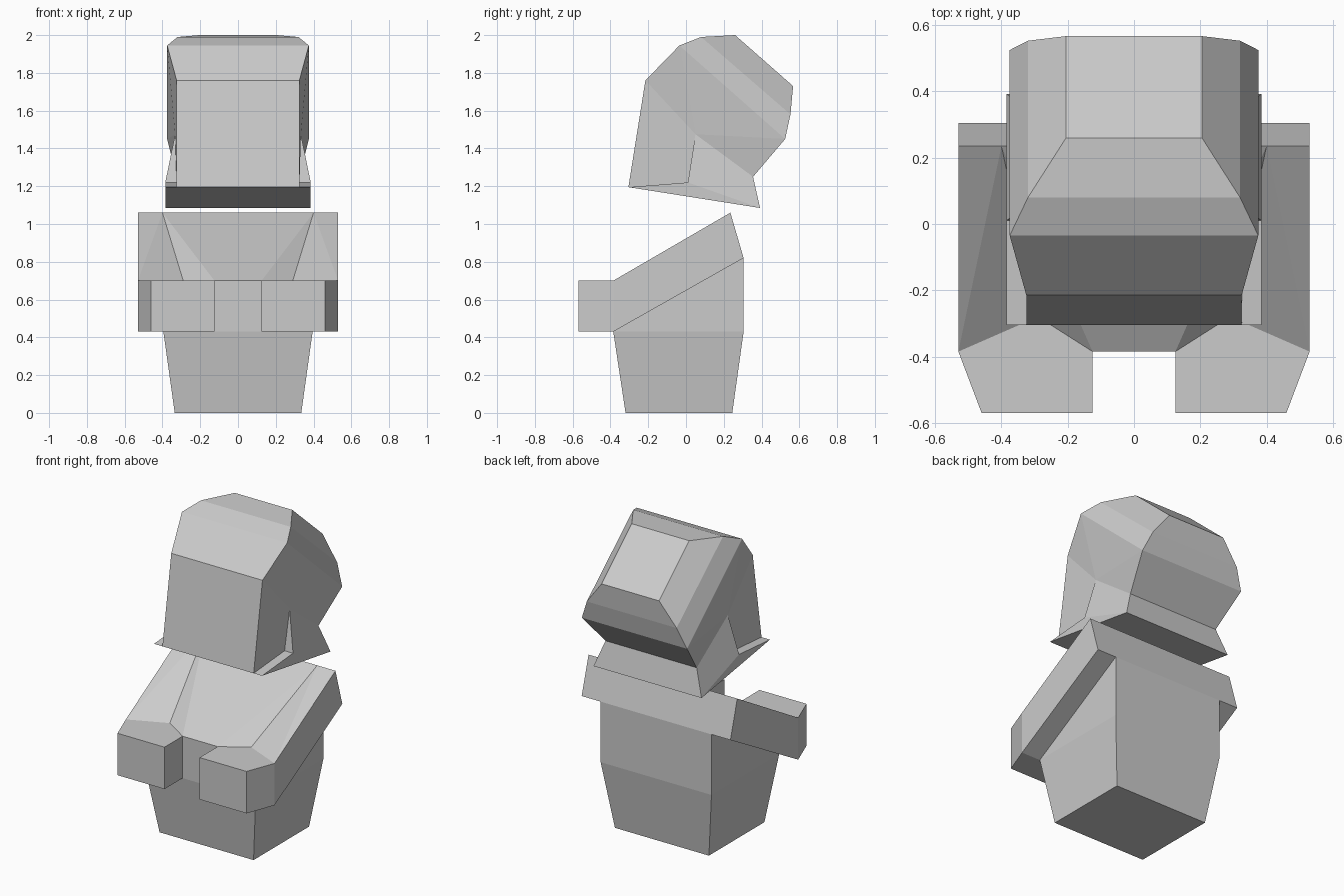
import bpy
import bmesh

cube = bpy.data.objects.get("Cube")
if cube:
    bpy.data.objects.remove(cube, do_unlink=True)

GREY = (0.6, 0.6, 0.6, 1.0)
grey = bpy.data.materials.new("plain grey")
grey.use_nodes = True
grey.diffuse_color = GREY
grey.node_tree.nodes["Principled BSDF"].inputs["Base Color"].default_value = GREY


def symmetric_part(name, points, sides, spans):
    """Mirror each side face across x, and close each span path with its mirror."""
    bm = bmesh.new()
    left = {k: bm.verts.new(p) for k, p in points.items()}
    right = {k: bm.verts.new((-x, y, z)) for k, (x, y, z) in points.items()}
    for face in sides:
        keys = face.split()
        bm.faces.new([left[k] for k in keys])
        bm.faces.new([right[k] for k in reversed(keys)])
    for path in spans:
        keys = path.split()
        bm.faces.new([left[k] for k in keys] + [right[k] for k in reversed(keys)])
    bmesh.ops.recalc_face_normals(bm, faces=bm.faces)
    mesh = bpy.data.meshes.new(name)
    bm.to_mesh(mesh)
    bm.free()
    mesh.materials.append(grey)
    obj = bpy.data.objects.new(name, mesh)
    bpy.context.collection.objects.link(obj)
    return obj


# Torso: tapered base with a wedge on top that carries the shoulders
symmetric_part(
    "torso",
    {
        "base_front": (0.335, -0.32, 0), "base_back": (0.335, 0.245, 0),
        "waist_front": (0.395, -0.385, 0.43), "waist_back": (0.395, 0.305, 0.43),
        "top_back": (0.395, 0.305, 0.82),
    },
    ["base_front base_back waist_back waist_front",
     "waist_front waist_back top_back"],
    ["base_front base_back", "base_front waist_front", "base_back waist_back",
     "waist_back top_back", "top_back waist_front"],
)

# Shoulders: sloping slab that ends in two blocky forearms
symmetric_part(
    "shoulders_and_arms",
    {
        "ridge": (0.53, 0.235, 1.06), "ridge_in": (0.40, 0.235, 1.06),
        "back": (0.53, 0.305, 0.82),
        "elbow": (0.53, -0.385, 0.70), "crook": (0.29, -0.28, 0.70),
        "inner": (0.125, -0.385, 0.70),
        "elbow_low": (0.53, -0.385, 0.43), "inner_low": (0.125, -0.385, 0.43),
        "hand_out": (0.46, -0.57, 0.70), "hand_in": (0.125, -0.57, 0.70),
        "hand_out_low": (0.46, -0.57, 0.43), "hand_in_low": (0.125, -0.57, 0.43),
    },
    ["elbow crook ridge_in", "elbow ridge_in ridge", "crook inner ridge_in",
     "elbow hand_out hand_in inner crook",
     "ridge back elbow_low elbow",
     "elbow elbow_low hand_out_low hand_out",
     "hand_out hand_out_low hand_in_low hand_in",
     "hand_in hand_in_low inner_low inner",
     "elbow_low inner_low hand_in_low hand_out_low"],
    ["inner ridge_in", "ridge_in ridge back", "back elbow_low inner_low",
     "inner inner_low"],
)

# Head: flat face, bevelled cap tilted backwards, flared skirt at the neck
symmetric_part(
    "head",
    {
        "chin": (0.325, -0.305, 1.195), "brow": (0.325, -0.215, 1.76),
        "rim_front": (0.375, -0.035, 1.945), "rim_back": (0.375, 0.525, 1.45),
        "bevel_front": (0.32, 0.08, 1.99), "bevel_back": (0.32, 0.553, 1.58),
        "crown_front": (0.205, 0.26, 2.0), "crown_back": (0.205, 0.567, 1.73),
        "nape": (0.325, 0.355, 1.25), "temple": (0.333, 0.05, 1.475),
        "notch": (0.325, 0.01, 1.22), "flap": (0.385, 0.01, 1.22),
        "skirt_front": (0.385, -0.305, 1.195), "skirt_back": (0.385, 0.392, 1.085),
    },
    ["chin brow temple notch", "brow rim_front temple",
     "rim_front rim_back temple", "rim_back nape temple",
     "rim_front bevel_front bevel_back rim_back",
     "bevel_front crown_front crown_back bevel_back",
     "temple notch flap", "chin notch flap skirt_front",
     "skirt_front flap skirt_back", "temple flap skirt_back nape"],
    ["chin brow", "brow rim_front", "rim_front bevel_front",
     "bevel_front crown_front", "crown_front crown_back",
     "crown_back bevel_back", "bevel_back rim_back", "rim_back nape",
     "nape skirt_back", "skirt_back skirt_front chin"],
)
